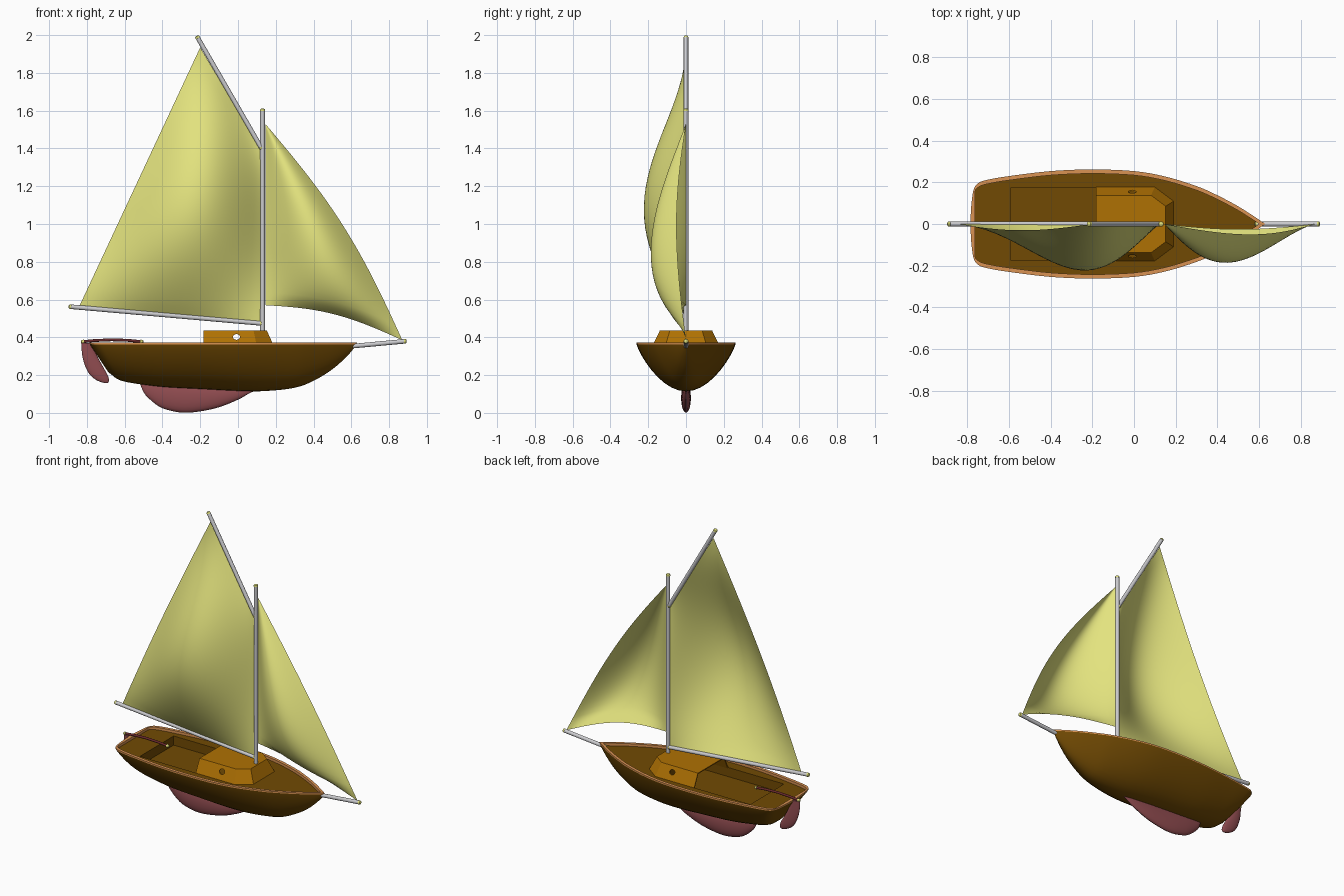
import bpy, bmesh
from math import sin, cos, pi
from mathutils import Vector

if "Cube" in bpy.data.objects:
    bpy.data.objects.remove(bpy.data.objects["Cube"])


def material(name, rgb):
    m = bpy.data.materials.new(name)
    m.diffuse_color = (*rgb, 1)
    m.use_nodes = True
    m.node_tree.nodes["Principled BSDF"].inputs["Base Color"].default_value = m.diffuse_color
    return m


BROWN = material("hull_brown", (0.165, 0.068, 0.001))
ORANGE = material("cabin_orange", (0.43, 0.165, 0.001))
TRIM = material("trim_tan", (0.70, 0.29, 0.085))
RED = material("keel_red", (0.28, 0.072, 0.08))
DARK_RED = material("tiller_dark_red", (0.14, 0.022, 0.025))
GREY = material("spar_grey", (0.60, 0.60, 0.62))
YELLOW = material("tip_yellow", (0.75, 0.75, 0.20))
CREAM = material("sail_yellow", (0.77, 0.77, 0.21))


def finish(name, bm, mats, facing_up=False):
    bmesh.ops.remove_doubles(bm, verts=bm.verts, dist=0.0002)
    bmesh.ops.recalc_face_normals(bm, faces=bm.faces)
    bm.normal_update()
    if facing_up and sum(f.normal.z * f.calc_area() for f in bm.faces) < 0:
        bmesh.ops.reverse_faces(bm, faces=bm.faces)
    me = bpy.data.meshes.new(name)
    bm.to_mesh(me)
    bm.free()
    for m in mats:
        me.materials.append(m)
    ob = bpy.data.objects.new(name, me)
    bpy.context.collection.objects.link(ob)
    bpy.ops.object.select_all(action='DESELECT')
    bpy.context.view_layer.objects.active = ob
    ob.select_set(True)
    bpy.ops.object.shade_smooth_by_angle(angle=0.6)
    return ob


def add_grid(bm, rows, wrap=False, caps=False, index=lambda i: 0):
    """Skin consecutive rows of points with quads."""
    vs = [[bm.verts.new(p) for p in row] for row in rows]
    n = len(rows[0])
    for i in range(len(rows) - 1):
        for j in range(n if wrap else n - 1):
            k = (j + 1) % n
            f = bm.faces.new((vs[i][j], vs[i + 1][j], vs[i + 1][k], vs[i][k]))
            f.material_index = index(i)
    if caps:
        for i in (0, -1):
            f = bm.faces.new(vs[i])
            f.material_index = index(0)


def smooth_rows(rows, steps):
    """Catmull-Rom resampling of tuples."""
    out = []
    for i in range(len(rows) - 1):
        a, b, c, d = (rows[max(0, min(len(rows) - 1, i + o))] for o in (-1, 0, 1, 2))
        for s in range(steps):
            t = s / steps
            out.append(tuple(0.5 * (2 * q + (r - p) * t + (2 * p - 5 * q + 4 * r - e) * t * t
                                    + (3 * q - p - 3 * r + e) * t ** 3)
                             for p, q, r, e in zip(a, b, c, d)))
    return out + [rows[-1]]


# hull stations: deck x, half width, depth, rake of the section
DECK = 0.363
stations = smooth_rows([
    (-.785, 0, .150, .10), (-.782, .08, .152, .10), (-.770, .165, .160, .10),
    (-.745, .198, .180, .10), (-.70, .213, .193, .085), (-.60, .230, .205, .04),
    (-.40, .254, .227, 0), (-.20, .262, .238, 0), (0, .254, .248, 0),
    (.15, .228, .247, 0), (.30, .182, .230, 0), (.40, .138, .193, 0),
    (.50, .085, .132, 0), (.58, .034, .060, 0), (.63, 0, 0, 0)], 4)

bm = bmesh.new()
rows = []
for x, w, depth, rake in stations:
    row = []
    for k in range(-10, 11):
        a = k / 10 * pi / 2
        down = max(0, cos(a)) ** 1.7
        row.append((x + rake * down, w * sin(a), DECK - depth * down))
    rows.append(row)
add_grid(bm, rows)
finish("hull", bm, [BROWN])

# gunwale trim along the hull edge
bm = bmesh.new()
for side in (1, -1):
    rows = []
    for x, w, _, _ in stations:
        xi, wi = max(-.763, min(x, .60)), max(w - .02, 0)
        rows.append([(x, side * w, DECK), (x, side * w, .372),
                     (xi, side * wi, .372), (xi, side * wi, .35)])
    add_grid(bm, rows, wrap=True)
finish("gunwale", bm, [TRIM])


def half_width(x):
    for a, b in zip(stations, stations[1:]):
        if a[0] <= x <= b[0]:
            return a[1] + (b[1] - a[1]) * (x - a[0]) / (b[0] - a[0] + 1e-9)
    return 0


# deck with an opening for the cockpit
WELL_BACK, WELL_FRONT, WELL_HALF = -.59, .09, .175
xs = [-.768, -.755, -.74, -.70, -.65] + [WELL_BACK + i * .068 for i in range(11)] \
    + [.15, .2, .25, .3, .35, .4, .45, .5, .55, .6]
bm = bmesh.new()
for a, b in zip(xs, xs[1:]):
    opening = a > WELL_BACK - .01 and b < WELL_FRONT + .01
    pair = []
    for x in (a, b):
        w = max(half_width(x) - .012, .001)
        c = min(WELL_HALF, .9 * w)
        pair.append([(x, y, .355) for y in (-w, -c, c, w)])
    for j in range(3):
        if not (opening and j == 1):
            add_grid(bm, [r[j:j + 2] for r in pair])
finish("deck", bm, [BROWN], True)

# sunken cockpit
bm = bmesh.new()
loop = [(WELL_BACK, -WELL_HALF), (WELL_FRONT, -WELL_HALF), (WELL_FRONT, WELL_HALF), (WELL_BACK, WELL_HALF)]
rows = [[(x, y, z) for x, y in loop] for z in (.355, .295)]
add_grid(bm, rows, wrap=True)
bm.faces.new([bm.verts.new(p) for p in rows[1]])
finish("cockpit", bm, [BROWN], True)

# cabin: tapered shell, open to the cockpit
base = [(-.183, .178), (.10, .178), (.19, .11)]
roof = [(-.183, .138), (.082, .138), (.152, .085)]
rows = []
for half, z in ((base, .354), (roof, .437)):
    rows.append([(x, y, z) for x, y in half] + [(x, -y, z) for x, y in reversed(half)])
bm = bmesh.new()
add_grid(bm, rows)
bm.faces.new([bm.verts.new(p) for p in rows[1]])
cabin = finish("cabin", bm, [ORANGE], True)
for p in cabin.data.polygons:
    p.use_smooth = False
shell = cabin.modifiers.new("shell", 'SOLIDIFY')
shell.thickness = .008
shell.offset = -1

# portholes through both cabin sides
bm = bmesh.new()
ring = [(-.008 + .019 * cos(a * pi / 10), .402 + .015 * sin(a * pi / 10)) for a in range(20)]
add_grid(bm, [[(x, y, z) for x, z in ring] for y in (-.3, .3)], wrap=True, caps=True)
cutter = finish("porthole_cutter", bm, [ORANGE])
cutter.hide_render = True
cut = cabin.modifiers.new("portholes", 'BOOLEAN')
cut.operation = 'DIFFERENCE'
cut.object = cutter
bpy.context.view_layer.objects.active = cabin
for m in ("shell", "portholes"):
    bpy.ops.object.modifier_apply(modifier=m)
bpy.data.objects.remove(cutter)


def fin(name, sections, upright):
    """Rounded fin from (position, low edge, high edge, half thickness)."""
    bm = bmesh.new()
    rows = []
    for s, lo, hi, t in smooth_rows(sections, 4):
        row = []
        for k in range(20):
            a = 2 * pi * k / 20
            c, y = (lo + hi) / 2 + (hi - lo) / 2 * cos(a), t * sin(a)
            row.append((c, y, s) if upright else (s, y, c))
        rows.append(row)
    add_grid(bm, rows, wrap=True, caps=True)
    finish(name, bm, [RED])


fin("keel", [(-.515, .145, .165, .003), (-.49, .095, .165, .012), (-.42, .035, .165, .021),
             (-.35, .010, .16, .025), (-.28, .001, .155, .026), (-.20, .008, .15, .025),
             (-.10, .030, .145, .022), (0, .070, .14, .015), (.05, .098, .13, .008),
             (.085, .115, .126, .002)], False)
fin("rudder", [(.370, -.83, -.775, .010), (.30, -.824, -.745, .013), (.24, -.806, -.712, .014),
               (.20, -.782, -.690, .013), (.175, -.752, -.683, .010), (.162, -.722, -.686, .006),
               (.158, -.705, -.692, .002)], True)


def spar(name, points, r, mat, tip=.014, swell=1.06):
    """Round pole along points in the centre plane, with coloured rounded tips."""
    pts = [Vector((x, 0, z)) for x, z in points]
    d0, d1 = (pts[1] - pts[0]).normalized(), (pts[-1] - pts[-2]).normalized()
    ends = [(0, .45), (.25, .85 * swell), (.6, swell), (.98, swell), (1, 1)]
    path = [(pts[0] + d0 * tip * s, k) for s, k in ends]
    path += [(p, 1) for p in pts[1:-1]]
    path += [(pts[-1] - d1 * tip * s, k) for s, k in reversed(ends)]
    rows = []
    for i, (p, k) in enumerate(path):
        d = (path[min(i + 1, len(path) - 1)][0] - path[max(i - 1, 0)][0]).normalized()
        side = Vector((-d.z, 0, d.x))
        rows.append([p + r * k * (side * cos(a * pi / 8) + Vector((0, sin(a * pi / 8), 0)))
                     for a in range(16)])
    bm = bmesh.new()
    last = len(rows) - 5
    add_grid(bm, rows, wrap=True, caps=True, index=lambda i: 1 if i < 4 or i >= last else 0)
    finish(name, bm, [mat, YELLOW])


spar("mast", [(.13, .30), (.13, 1.612)], .0125, GREY)
spar("gaff", [(.128, 1.395), (-.219, 1.996)], .012, GREY)
spar("boom", [(.13, .473), (-.897, .563)], .012, GREY)
spar("bowsprit", [(.58, .351), (.893, .38)], .012, GREY)
spar("tiller", [(-.832, .376), (-.76, .383), (-.67, .387), (-.58, .384), (-.50, .376)], .0075,
     DARK_RED, .018, 1.35)


def sail(name, point, n=28):
    bm = bmesh.new()
    add_grid(bm, [[point(i / n, j / n) for i in range(n + 1)] for j in range(n + 1)])
    finish(name, bm, [CREAM])


def main_point(u, v):
    tack, clew, throat, peak = (Vector(p) for p in (
        (.125, 0, .478), (-.84, 0, .565), (.125, 0, 1.385), (-.20, 0, 1.935)))
    p = tack.lerp(clew, u).lerp(throat.lerp(peak, u), v)
    p.y = -(.03 * u + .207 * sin(pi * u ** 1.1)) * sin(pi * v ** .93)
    return p


def jib_point(u, v):
    tack, clew, head = Vector((.87, 0, .385)), Vector((.145, 0, .57)), Vector((.145, 0, 1.53))
    outer = tack.lerp(head, v) + Vector((.050, 0, .032)) * sin(pi * v)
    p = clew.lerp(head, v).lerp(outer, u)
    p.z += .045 * sin(pi * u) * (1 - v) ** 2
    p.y = -.05 * u * sin(pi * v) - .158 * sin(pi * u ** 1.1) * sin(pi * v ** .6) \
        - .025 * sin(pi * u) * (1 - v) ** 4
    return p


sail("mainsail", main_point)
sail("jib", jib_point)
